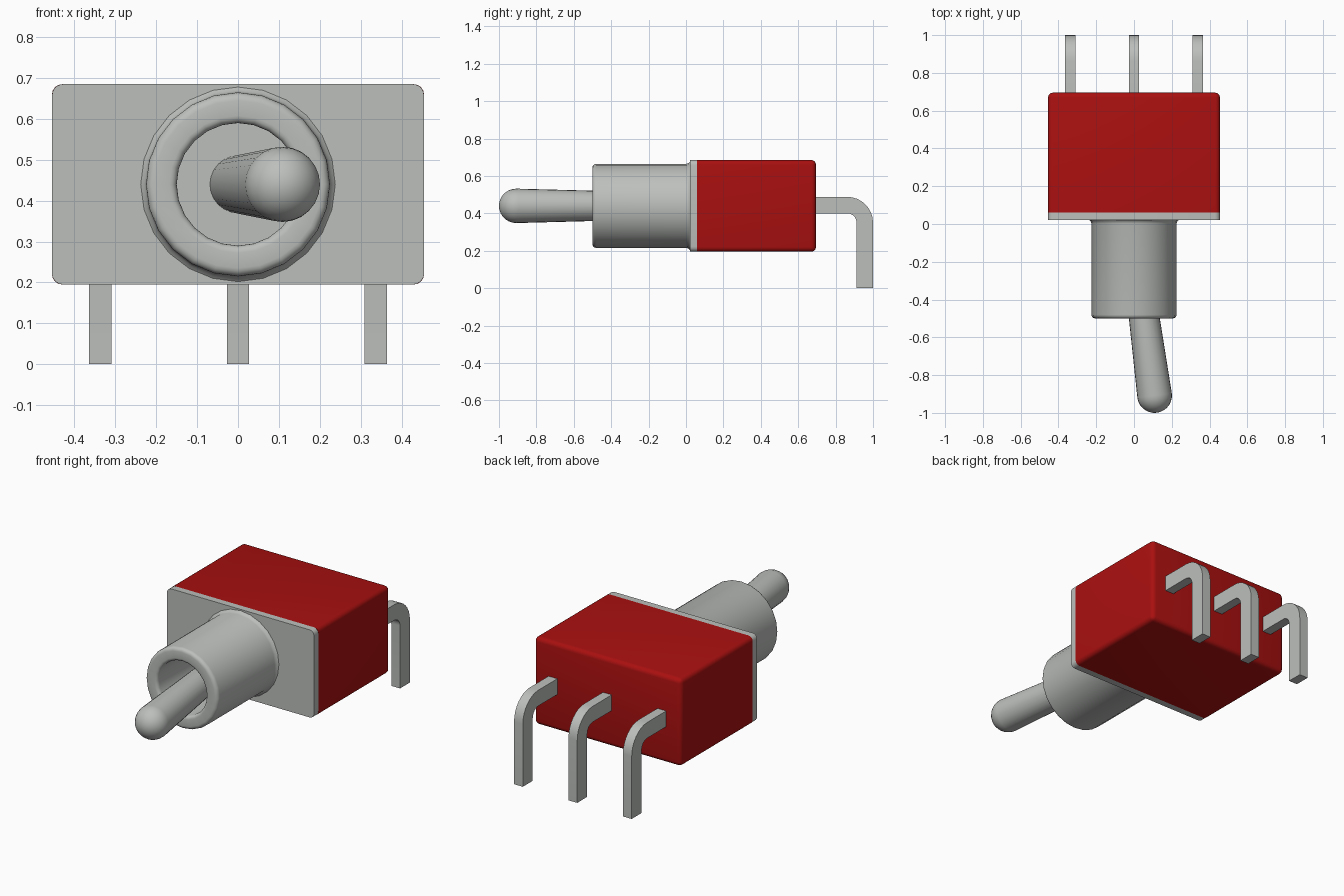
import bpy, bmesh, math
from mathutils import Vector, Matrix

cube = bpy.data.objects.get("Cube")
if cube:
    bpy.data.objects.remove(cube, do_unlink=True)


def material(name, rgb, rough):
    m = bpy.data.materials.new(name)
    m.use_nodes = True
    m.diffuse_color = (*rgb, 1)
    bsdf = m.node_tree.nodes["Principled BSDF"]
    bsdf.inputs["Base Color"].default_value = (*rgb, 1)
    bsdf.inputs["Roughness"].default_value = rough
    return m


RED = material("red plastic", (0.40, 0.005, 0.005), 0.5)
METAL = material("grey metal", (0.50, 0.52, 0.50), 0.5)
AXIS_Z = 0.44  # height of the switch axis


def finish(name, bm, mat, angle=35):
    bmesh.ops.recalc_face_normals(bm, faces=bm.faces[:])
    mesh = bpy.data.meshes.new(name)
    bm.to_mesh(mesh)
    bm.free()
    mesh.materials.append(mat)
    mesh.polygons.foreach_set("use_smooth", [True] * len(mesh.polygons))
    mesh.set_sharp_from_angle(angle=math.radians(angle))
    obj = bpy.data.objects.new(name, mesh)
    bpy.context.collection.objects.link(obj)
    return obj


def rounded_box(name, mat, lo, hi, radius, round_back):
    """Box with rounded edges along y, and optionally around the back face."""
    lo, hi = Vector(lo), Vector(hi)
    bm = bmesh.new()
    bmesh.ops.create_cube(bm, size=1)
    for v in bm.verts:
        v.co = (lo + hi) / 2 + v.co * (hi - lo)
    edges = []
    for e in bm.edges:
        a, b = (v.co for v in e.verts)
        along_y = abs(a.y - b.y) > 1e-4
        at_back = min(a.y, b.y) > hi.y - 1e-4
        if along_y or (round_back and at_back):
            edges.append(e)
    bmesh.ops.bevel(bm, geom=edges, offset=radius, segments=4,
                    profile=0.5, affect='EDGES')
    return finish(name, bm, mat)


def lathe(name, mat, profile, origin, direction, sides=24):
    """Turn (radius, distance) points about an axis; radius 0 is a pole."""
    bm = bmesh.new()
    rings = []
    for r, d in profile:
        if r == 0:
            rings.append([bm.verts.new((0, 0, d))])
        else:
            rings.append([bm.verts.new((r * math.cos(t), r * math.sin(t), d))
                          for t in (2 * math.pi * i / sides for i in range(sides))])
    for a, b in zip(rings, rings[1:]):
        for i in range(sides):
            j = (i + 1) % sides
            quad = [a[i % len(a)], a[j % len(a)], b[j % len(b)], b[i % len(b)]]
            bm.faces.new(list(dict.fromkeys(quad)))
    turn = Vector(direction).to_track_quat('Z', 'Y').to_matrix().to_4x4()
    bmesh.ops.transform(bm, matrix=Matrix.Translation(origin) @ turn, verts=bm.verts[:])
    return finish(name, bm, mat)


def arc(cx, cy, r, start, end, steps):
    angles = [math.radians(start + (end - start) * i / steps) for i in range(steps + 1)]
    return [(cx + r * math.cos(t), cy + r * math.sin(t)) for t in angles]


# Housing and front plate
rounded_box("housing", RED, (-0.455, 0.06, 0.195), (0.455, 0.695, 0.685), 0.025, True)
rounded_box("front_plate", METAL, (-0.455, 0.022, 0.195), (0.455, 0.06, 0.685), 0.027, False)

# Hollow threaded bushing, with a small flare at the plate and rounded rims
bushing = [(0, 0), (0.238, 0), (0.229, 0.008), (0.225, 0.02)]
bushing += arc(0.205, 0.502, 0.02, 0, 90, 4)
bushing += arc(0.168, 0.504, 0.018, 90, 180, 4)
bushing += [(0.15, 0.13), (0, 0.13)]
lathe("bushing", METAL, bushing, (0, 0.022, AXIS_Z), (0, -1, 0))

# Tilted lever, widening towards its domed tip
base, tip = Vector((0, -0.09, AXIS_Z)), Vector((0.109, -0.908, AXIS_Z))
length, tip_r = (tip - base).length, 0.092
lever = [(0, -0.05), (0.069, -0.05)] + arc(0, length, tip_r, 0, 90, 7)[:-1]
lever.append((0, length + tip_r))
lathe("lever", METAL, lever, base, tip - base)

# Bent solder pins: an L-shaped side profile extruded across x
pin = [(0.65, 0.40), (0.65, 0.488)]
pin += arc(0.862, 0.35, 0.138, 90, 0, 8)
pin += [(1.0, 0.0), (0.912, 0.0)]
pin += arc(0.862, 0.35, 0.05, 0, 90, 8)
for side, x in (("right", -0.337), ("middle", 0), ("left", 0.337)):
    bm = bmesh.new()
    face = bm.faces.new([bm.verts.new((x - 0.027, y, z)) for y, z in pin])
    ext = bmesh.ops.extrude_face_region(bm, geom=[face], use_keep_orig=True)
    bmesh.ops.translate(bm, vec=(0.054, 0, 0),
                        verts=[g for g in ext["geom"] if isinstance(g, bmesh.types.BMVert)])
    finish(side + "_pin", bm, METAL)
